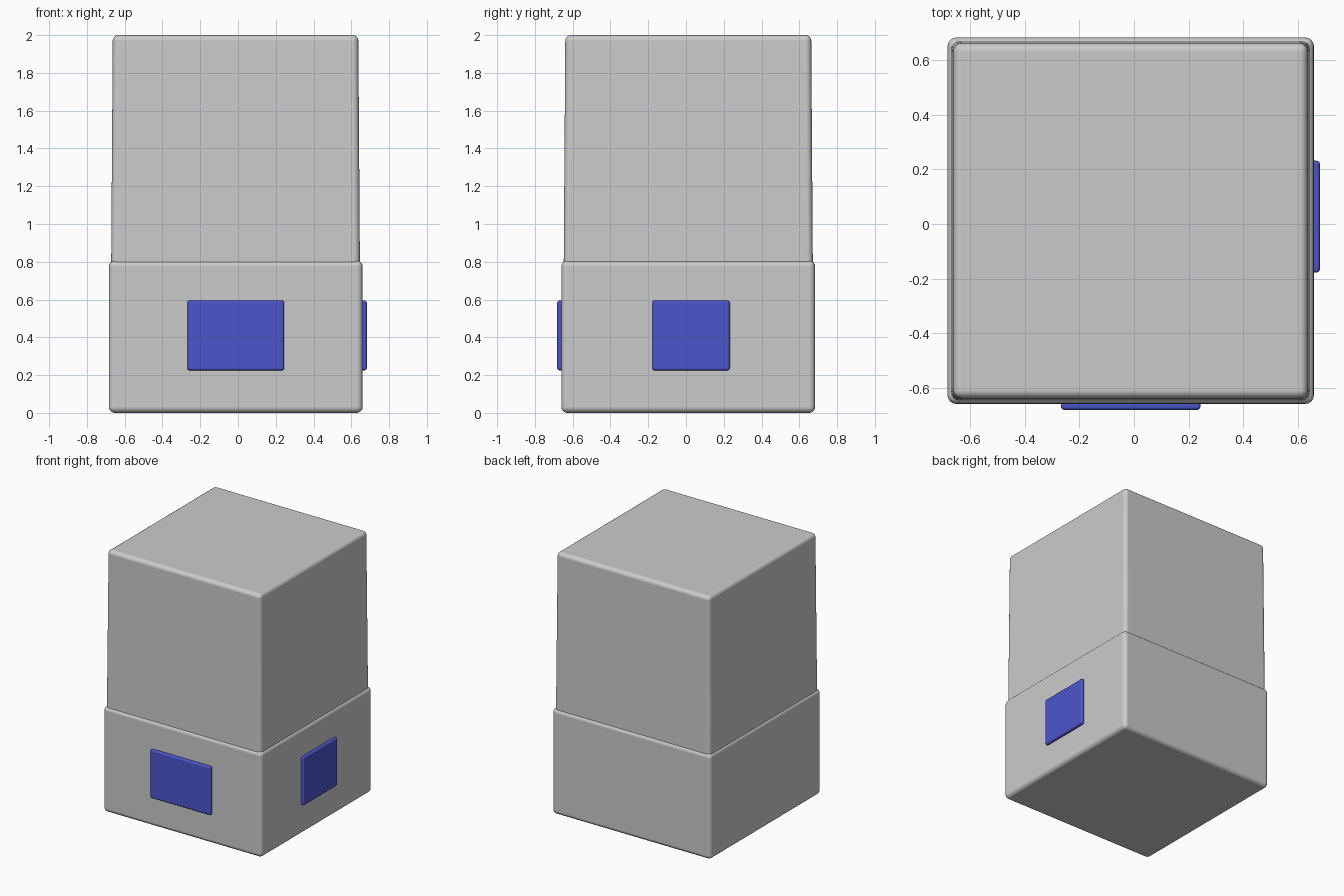
import bpy, bmesh

if "Cube" in bpy.data.objects:
    bpy.data.objects.remove(bpy.data.objects["Cube"])

blue = bpy.data.materials.new("blue_panel")
blue.diffuse_color = (0.07, 0.09, 0.6, 1)
blue.use_nodes = True
blue.node_tree.nodes["Principled BSDF"].inputs["Base Color"].default_value = blue.diffuse_color


def rounded_box(name, lo, hi, radius, taper=0.0, segments=4, material=None):
    """Box between two corners, narrowed by taper at the top, with rounded edges."""
    bm = bmesh.new()
    bmesh.ops.create_cube(bm, size=1)
    for v in bm.verts:
        inset = taper if v.co.z > 0 else 0
        for i in range(3):
            sign = 1 if v.co[i] > 0 else -1
            v.co[i] = hi[i] if sign > 0 else lo[i]
            if i < 2:
                v.co[i] -= sign * inset
    mesh = bpy.data.meshes.new(name)
    bm.to_mesh(mesh)
    bm.free()
    obj = bpy.data.objects.new(name, mesh)
    bpy.context.collection.objects.link(obj)
    bevel = obj.modifiers.new("round_edges", 'BEVEL')
    bevel.width = radius
    bevel.segments = segments
    bevel.limit_method = 'NONE'
    bevel.harden_normals = True
    mesh.shade_smooth()
    if material:
        mesh.materials.append(material)
    return obj


# Wide base and the slightly tapered block standing in it
rounded_box("base", (-0.684, -0.66, 0), (0.66, 0.684, 0.807), 0.032)
rounded_box("upper_block", (-0.672, -0.648, 0.7), (0.646, 0.672, 2.0), 0.03, taper=0.009)

# Blue panels on the front and right faces
rounded_box("front_panel", (-0.268, -0.682, 0.225), (0.244, -0.63, 0.595), 0.012,
            segments=3, material=blue)
rounded_box("right_panel", (0.63, -0.178, 0.225), (0.682, 0.232, 0.595), 0.012,
            segments=3, material=blue)
